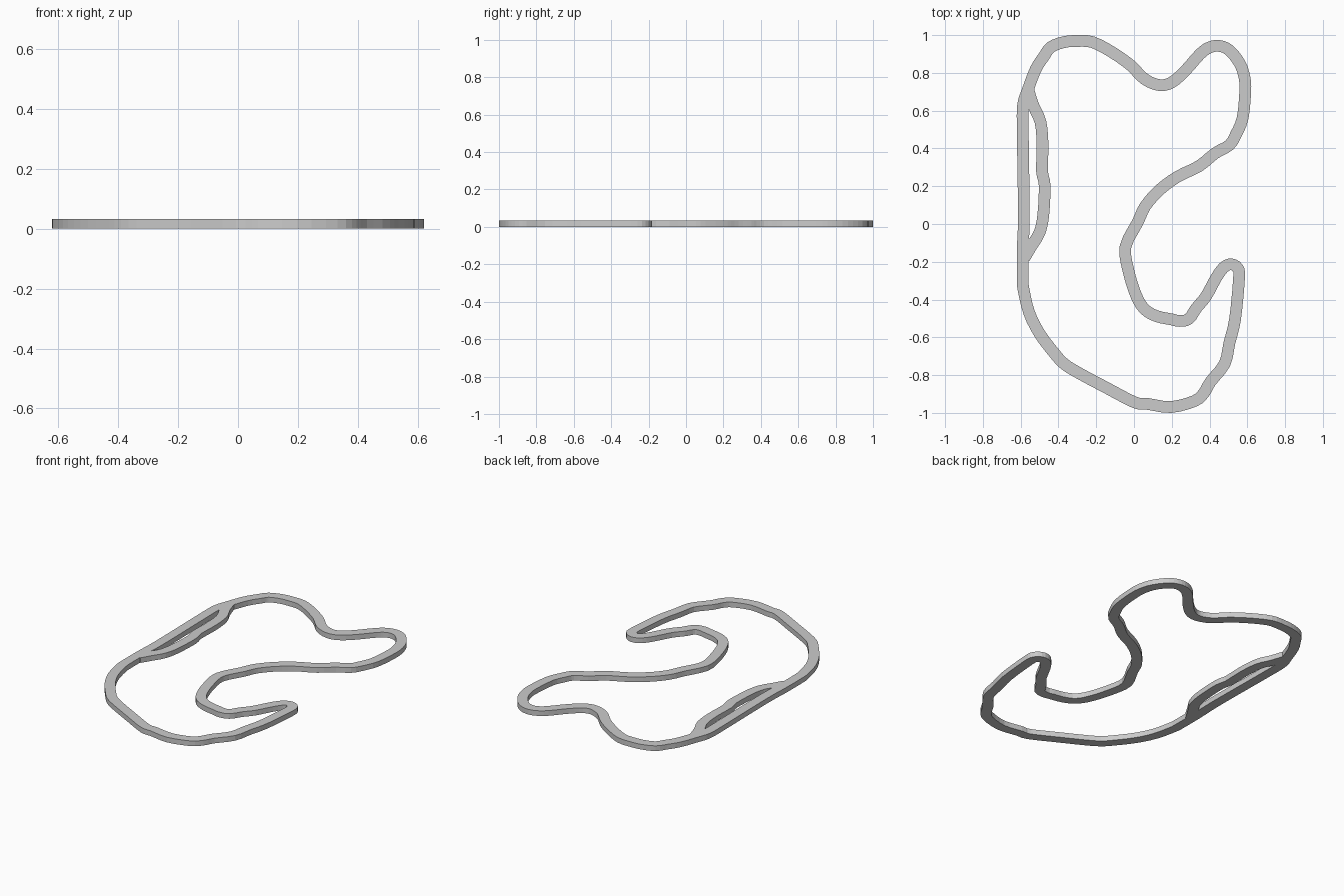
import bpy, bmesh
from mathutils import Vector

if "Cube" in bpy.data.objects:
    bpy.data.objects.remove(bpy.data.objects["Cube"])

HEIGHT = 0.033
WIDTH = 0.062


def smooth_path(pts, closed, steps=3):
    """Catmull-Rom curve through the points."""
    p = [Vector(q) for q in pts]
    n = len(p)
    get = (lambda i: p[i % n]) if closed else (lambda i: p[max(0, min(n - 1, i))])
    out = []
    for i in range(n if closed else n - 1):
        a, b, c, d = (get(i + k) for k in (-1, 0, 1, 2))
        for s in range(steps):
            t = s / steps
            out.append(0.5 * (2 * b + (c - a) * t + (2 * a - 5 * b + 4 * c - d) * t * t
                              + (3 * b - a - 3 * c + d) * t ** 3))
    if not closed:
        out.append(p[-1])
    return out


def ribbon(name, pts, closed):
    """Flat road of constant width with a rectangular section."""
    path = smooth_path(pts, closed)
    n = len(path)
    bm = bmesh.new()
    rings = []
    for i, q in enumerate(path):
        before = path[i - 1] if closed or i > 0 else q
        after = path[(i + 1) % n] if closed or i < n - 1 else q
        d = (after - before).normalized()
        side = Vector((-d.y, d.x)) * WIDTH / 2
        l, r = q + side, q - side
        rings.append([bm.verts.new((v.x, v.y, z)) for v, z in
                      ((l, 0), (r, 0), (r, HEIGHT), (l, HEIGHT))])
    for i in range(n if closed else n - 1):
        a, b = rings[i], rings[(i + 1) % n]
        for k in range(4):
            m = (k + 1) % 4
            bm.faces.new((a[k], a[m], b[m], b[k]))
    if not closed:
        bm.faces.new(rings[0])
        bm.faces.new(rings[-1])
    bmesh.ops.recalc_face_normals(bm, faces=bm.faces)
    mesh = bpy.data.meshes.new(name)
    bm.to_mesh(mesh)
    bm.free()
    obj = bpy.data.objects.new(name, mesh)
    bpy.context.collection.objects.link(obj)
    return obj


# Main circuit centreline, clockwise from the upper left
circuit = [
    (-.562, .71), (-.52, .82), (-.475, .89), (-.44, .937), (-.37, .963), (-.30, .969),
    (-.22, .963), (-.12, .912), (-.02, .842), (.055, .768), (.135, .735), (.20, .75),
    (.27, .81), (.35, .90), (.40, .935), (.45, .943), (.505, .92), (.56, .85),
    (.585, .775), (.589, .70), (.575, .56), (.54, .475), (.505, .418), (.43, .375),
    (.345, .307), (.23, .25), (.135, .18), (.06, .095), (.02, .01), (-.045, -.12),
    (-.03, -.245), (.01, -.375), (.055, -.45), (.12, -.488), (.20, -.505), (.24, -.513),
    (.29, -.503), (.33, -.445), (.38, -.385), (.435, -.285), (.475, -.23), (.515, -.213),
    (.55, -.235), (.556, -.29), (.535, -.505), (.505, -.63), (.48, -.74), (.405, -.835),
    (.37, -.895), (.32, -.937), (.195, -.969), (.07, -.952), (.005, -.945), (-.14, -.87),
    (-.29, -.79), (-.37, -.74), (-.425, -.68), (-.50, -.58), (-.555, -.47), (-.585, -.345),
    (-.589, -.29), (-.589, -.135), (-.583, .05), (-.589, .50), (-.587, .63),
]
ribbon("main_circuit", circuit, True)

# Side lane beside the left straight
lane = [
    (-.56, .71), (-.532, .625), (-.495, .54), (-.484, .42), (-.487, .28), (-.473, .205),
    (-.48, .05), (-.50, -.045), (-.545, -.12), (-.58, -.18),
]
ribbon("side_lane", lane, False)
